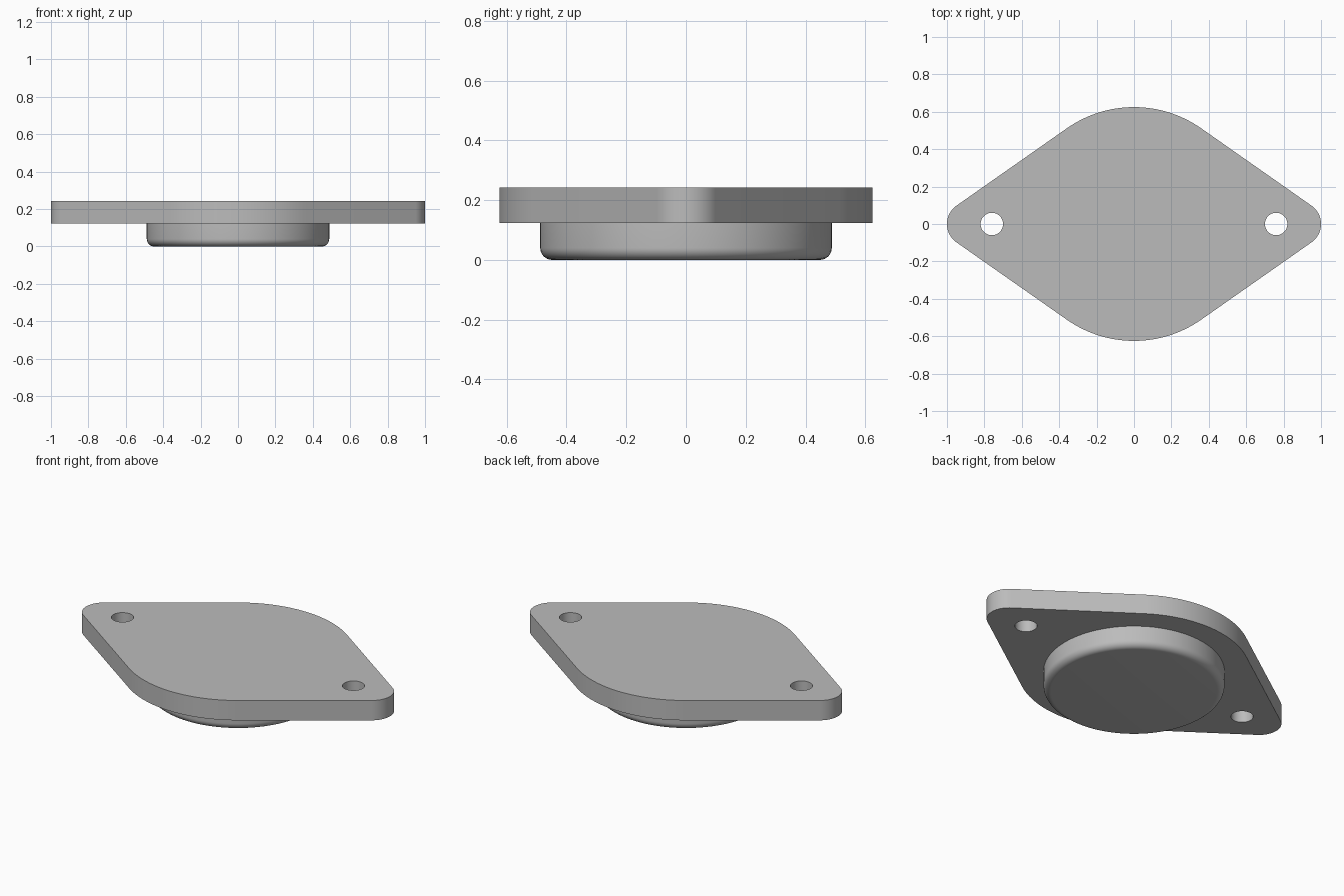
import bpy
import bmesh
from math import asin, cos, sin, pi, radians

cube = bpy.data.objects.get("Cube")
if cube:
    bpy.data.objects.remove(cube)

# Dimensions
PLATE_BOTTOM, PLATE_TOP = 0.124, 0.242
BIG_R, END_R, HOLE_R = 0.625, 0.12, 0.06
END_X, HOLE_X = 1 - END_R, 0.76
BOSS_R, FILLET = 0.488, 0.04

# Material
grey = bpy.data.materials.new("plain grey")
grey.use_nodes = True
colour = (0.5, 0.5, 0.5, 1)
grey.diffuse_color = colour
grey.node_tree.nodes["Principled BSDF"].inputs["Base Color"].default_value = colour


def add_object(name, bm):
    bmesh.ops.recalc_face_normals(bm, faces=bm.faces)
    mesh = bpy.data.meshes.new(name)
    bm.to_mesh(mesh)
    bm.free()
    mesh.materials.append(grey)
    obj = bpy.data.objects.new(name, mesh)
    bpy.context.collection.objects.link(obj)
    return obj


def prism(name, points, bottom, top):
    bm = bmesh.new()
    face = bm.faces.new([bm.verts.new((x, y, bottom)) for x, y in points])
    result = bmesh.ops.extrude_face_region(bm, geom=[face])
    verts = [v for v in result["geom"] if isinstance(v, bmesh.types.BMVert)]
    bmesh.ops.translate(bm, verts=verts, vec=(0, 0, top - bottom))
    return add_object(name, bm)


def arc(cx, radius, start, end, steps):
    angles = [start + (end - start) * i / steps for i in range(steps + 1)]
    return [(cx + radius * cos(a), radius * sin(a)) for a in angles]


def smooth(obj):
    bpy.ops.object.select_all(action="DESELECT")
    obj.select_set(True)
    bpy.context.view_layer.objects.active = obj
    bpy.ops.object.shade_smooth_by_angle(angle=radians(30))


# Flange plate: tangent outline around one large and two small circles
tilt = asin((BIG_R - END_R) / END_X)
turn = pi / 2 - tilt
outline = (arc(END_X, END_R, -turn, turn, 24)
           + arc(0, BIG_R, turn, pi - turn, 32)
           + arc(-END_X, END_R, pi - turn, pi + turn, 24)
           + arc(0, BIG_R, pi + turn, 2 * pi - turn, 32))
plate = prism("flange_plate", outline, PLATE_BOTTOM, PLATE_TOP)

# Bolt holes, cut through the plate
for side, name in ((-1, "right_hole_cutter"), (1, "left_hole_cutter")):
    circle = arc(side * HOLE_X, HOLE_R, 0, 2 * pi, 48)[:-1]
    cutter = prism(name, circle, PLATE_BOTTOM - 0.1, PLATE_TOP + 0.1)
    cut = plate.modifiers.new(name, "BOOLEAN")
    cut.operation = "DIFFERENCE"
    cut.solver = "EXACT"
    cut.object = cutter
    bpy.context.view_layer.objects.active = plate
    bpy.ops.object.modifier_apply(modifier=cut.name)
    bpy.data.objects.remove(cutter)
smooth(plate)

# Round boss below the plate, with a filleted lower rim
disc = arc(0, BOSS_R, 0, 2 * pi, 96)[:-1]
boss = prism("round_boss", disc, 0, PLATE_BOTTOM)
bm = bmesh.new()
bm.from_mesh(boss.data)
rim = [e for e in bm.edges if all(v.co.z < 0.001 for v in e.verts)]
bmesh.ops.bevel(bm, geom=rim, offset=FILLET, offset_type="OFFSET",
                segments=8, profile=0.5, affect="EDGES")
bm.to_mesh(boss.data)
bm.free()
smooth(boss)
